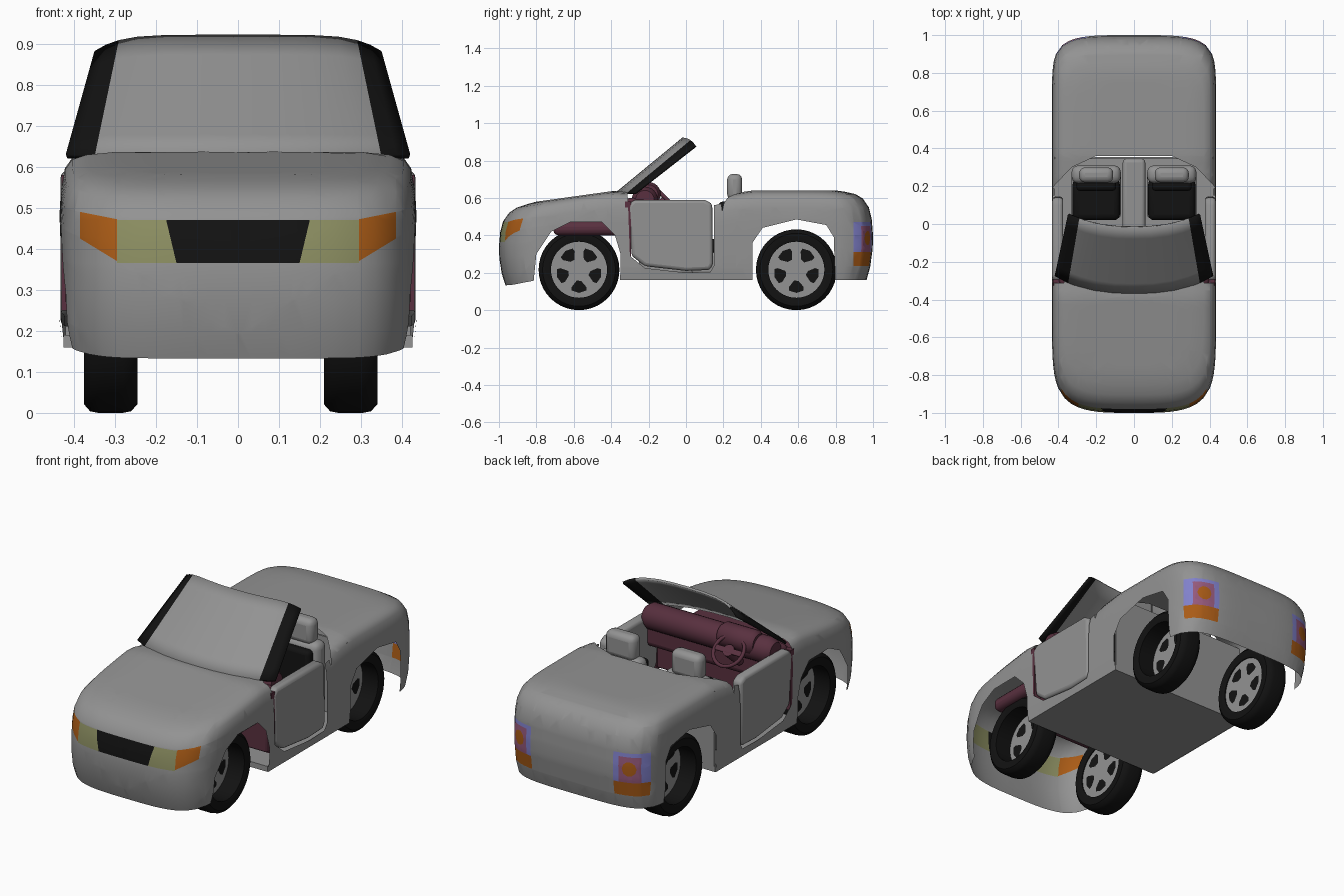
import bpy, bmesh, math
from mathutils import Vector, Matrix

if "Cube" in bpy.data.objects:
    bpy.data.objects.remove(bpy.data.objects["Cube"])

def material(name, r, g, b):
    m = bpy.data.materials.new(name)
    m.diffuse_color = (r, g, b, 1)
    m.use_nodes = True
    m.node_tree.nodes["Principled BSDF"].inputs["Base Color"].default_value = m.diffuse_color
    return m

GRAY = material("body gray", .29, .29, .29)
BLACK = material("black", .006, .006, .006)
CREAM = material("headlight cream", .26, .27, .12)
ORANGE = material("indicator orange", .4, .105, .008)
LAVENDER = material("lamp lavender", .22, .22, .6)
PINK = material("lamp pink", .3, .1, .2)
PURPLE = material("interior purple", .1, .03, .05)

def finish(bm, name, mats, angle=40, bevel=0):
    bmesh.ops.recalc_face_normals(bm, faces=bm.faces[:])
    me = bpy.data.meshes.new(name)
    bm.to_mesh(me)
    bm.free()
    ob = bpy.data.objects.new(name, me)
    bpy.context.collection.objects.link(ob)
    for m in mats:
        me.materials.append(m)
    if bevel:
        mod = ob.modifiers.new("bevel", 'BEVEL')
        mod.width, mod.segments = bevel, 3
    bpy.ops.object.select_all(action='DESELECT')
    ob.select_set(True)
    bpy.context.view_layer.objects.active = ob
    bpy.ops.object.shade_smooth_by_angle(angle=math.radians(angle))
    return ob

def box(name, x, y, z, mat, bevel=0, tilt=0):
    bm = bmesh.new()
    size = [r[1] - r[0] for r in (x, y, z)]
    mid = Vector([(r[1] + r[0]) / 2 for r in (x, y, z)])
    bmesh.ops.create_cube(bm, size=1)
    bmesh.ops.scale(bm, vec=size, verts=bm.verts)
    bm.transform(Matrix.Translation(mid) @ Matrix.Rotation(tilt, 4, 'X'))
    return finish(bm, name, [mat], bevel=bevel)

def extrude_x(name, poly, x0, x1, mat, bevel=0):
    bm = bmesh.new()
    f = bm.faces.new([bm.verts.new((x0, y, z)) for y, z in poly])
    ext = bmesh.ops.extrude_face_region(bm, geom=[f])["geom"]
    bmesh.ops.translate(bm, vec=(x1 - x0, 0, 0), verts=[v for v in ext if isinstance(v, bmesh.types.BMVert)])
    return finish(bm, name, [mat], bevel=bevel)

def lathe_x(name, profile, centre, mat, closed=True, steps=40):
    bm = bmesh.new()
    rings = [[bm.verts.new((centre[0] + x, centre[1] + r * math.cos(a), centre[2] + r * math.sin(a)))
              for x, r in profile] for a in (2 * math.pi * i / steps for i in range(steps))]
    n = len(profile)
    for i in range(steps):
        p, q = rings[i], rings[(i + 1) % steps]
        for j in range(n if closed else n - 1):
            k = (j + 1) % n
            bm.faces.new((p[j], p[k], q[k], q[j]))
    bmesh.ops.remove_doubles(bm, verts=bm.verts[:], dist=1e-5)
    return finish(bm, name, [mat])

def interp(table, t):
    for (a, va), (b, vb) in zip(table, table[1:]):
        if t <= b:
            return va + (vb - va) * max(0, t - a) / (b - a)
    return table[-1][1]

def carve(bm, poly, ax, where, mat=None):
    """Cut a convex outline into the mesh, then delete or recolour the faces inside it."""
    edges = list(zip(poly, poly[1:] + poly[:1]))
    area = sum(a[0] * b[1] - a[1] * b[0] for a, b in edges)
    for a, b in edges:
        co, no = Vector((0, 0, 0)), Vector((0, 0, 0))
        co[ax[0]], co[ax[1]] = a
        no[ax[0]], no[ax[1]] = b[1] - a[1], a[0] - b[0]
        faces = [f for f in bm.faces if where(f.calc_center_median())]
        geom = set(faces)
        for f in faces:
            geom.update(f.edges)
            geom.update(f.verts)
        bmesh.ops.bisect_plane(bm, geom=list(geom), dist=1e-5, plane_co=co, plane_no=no.normalized())
    def inside(c):
        return where(c) and all(((b[0] - a[0]) * (c[ax[1]] - a[1]) - (b[1] - a[1]) * (c[ax[0]] - a[0])) * area > 0
                                for a, b in edges)
    hit = [f for f in bm.faces if inside(f.calc_center_median())]
    if mat is None:
        bmesh.ops.delete(bm, geom=hit, context='FACES')
    else:
        for f in hit:
            f.material_index = mat

# body shell: plan outline lofted through levels up to the hood and rear deck
W = .435
side = lambda y: W * (1 - abs(y) ** (10 if y < 0 else 16)) ** (1 / (3.5 if y < 0 else 4))
right = [(side(y), y) for y in (-.87 + 1.77 * i / 48 for i in range(49))]
def end(x0, nx, ny):
    return [(x, (1 - abs(x / W) ** nx) ** (1 / ny)) for x in (x0 * (1 - 2 * i / 24) for i in range(1, 24))]
outline = right + end(side(.9), 4, 16) + [(-x, y) for x, y in reversed(right)]
outline += [(-x, -y) for x, y in end(side(-.87), 3.5, 10)]
top = [(-1, .552), (-.39, .637), (-.3, .63), (-.2, .61), (.15, .6), (.25, .625), (.36, .64), (1, .64)]
bottom = [(-1, .13), (-.93, .135), (-.8, .16), (1, .16)]
levels = [(.985, .965, 0), (1, .985, .15), (1, .998, .35), (1, 1, .5), (1, .993, .68), (.992, .978, .81),
          (.97, .945, .91), (.93, .905, .96), (.85, .85, .985), (.7, .8, 1), (.45, .75, 1), (.2, .72, 1), (0, .7, 1)]
bm = bmesh.new()
rings = []
for sx, sy, f in levels:
    ring = []
    for x, y in outline:
        y *= sy
        b = interp(bottom, y)
        ring.append(bm.verts.new((x * sx, y, b + (interp(top, y) - b) * f)))
    rings.append(ring)
n = len(outline)
for p, q in zip(rings, rings[1:]):
    for i in range(n):
        bm.faces.new((p[i], p[(i + 1) % n], q[(i + 1) % n], q[i]))
bmesh.ops.remove_doubles(bm, verts=bm.verts[:], dist=.0005)
bmesh.ops.dissolve_degenerate(bm, edges=bm.edges[:], dist=1e-5)

# wheel arches, door openings and cockpit
door = [(-.31, .56), (-.28, .59), (.1, .59), (.14, .57), (.145, .25), (.13, .215), (0, .21), (-.22, .235), (-.29, .29)]
carve(bm, [(-.82, .1), (-.8, .3), (-.72, .42), (-.62, .47), (-.45, .47), (-.38, .4), (-.35, .3), (-.35, .1)],
      (1, 2), lambda c: -.9 < c.y < -.25 and c.z < .55)
carve(bm, [(.355, .1), (.355, .36), (.41, .44), (.59, .485), (.75, .455), (.79, .39), (.8, .1)],
      (1, 2), lambda c: .25 < c.y < .9 and c.z < .55)
carve(bm, [(-.315, .7), (.15, .7), (.15, .24), (.13, .205), (0, .2), (-.22, .225), (-.3, .29)],
      (1, 2), lambda c: abs(c.x) > .36 and -.45 < c.y < .3)
carve(bm, [(-.5, -.26), (-.2, -.35), (.2, -.35), (.5, -.26), (.5, .12), (.33, .3), (.2, .36),
           (-.2, .36), (-.33, .3), (-.5, .12)], (0, 1), lambda c: c.z > .55 and -.5 < c.y < .5)

# grille, headlights and tail lights painted into the shell
front = lambda c: c.y < -.7
carve(bm, [(-.15, .365), (.15, .365), (.175, .47), (-.175, .47)], (0, 2), front, 1)
geom = bm.verts[:] + bm.edges[:] + bm.faces[:]
bmesh.ops.bisect_plane(bm, geom=geom, dist=1e-5, plane_co=(0, .895, 0), plane_no=(0, 1, 0))
for s in (1, -1):
    fs = lambda c: c.y < -.7 and c.x * s > 0
    rs = lambda c: c.y > .895 and c.x * s > 0
    carve(bm, [(s * .15, .365), (s * .295, .365), (s * .295, .47), (s * .175, .47)], (0, 2), fs, 2)
    carve(bm, [(s * .295, .37), (s * .385, .425), (s * .385, .49), (s * .295, .472)], (0, 2), fs, 3)
    carve(bm, [(s * .25, .31), (s * .5, .31), (s * .5, .47), (s * .25, .47)], (0, 2), rs, 4)
    carve(bm, [(s * .25, .235), (s * .5, .235), (s * .5, .31), (s * .25, .31)], (0, 2), rs, 3)
    carve(bm, [(s * .28, .31), (s * .385, .31), (s * .385, .45), (s * .28, .45)], (0, 2), rs, 5)
    disc = [(s * .333 + .035 * math.cos(a), .385 + .04 * math.sin(a)) for a in (math.pi * i / 5 for i in range(10))]
    carve(bm, disc, (0, 2), rs, 3)
finish(bm, "body_shell", [GRAY, BLACK, CREAM, ORANGE, LAVENDER, PINK])

# windshield with black side pillars
bm = bmesh.new()
us = [-1, -.92, -.83, -.7, -.5, -.25, 0, .25, .5, .7, .83, .92, 1]
grid = []
for j in range(7):
    v = j / 6
    grid.append([bm.verts.new((u * (.42 - .07 * v), -.375 + .355 * v + (.1 - .03 * v) * abs(u) ** 2.5,
                               .63 + .292 * v - .04 * v * u ** 6)) for u in us])
for p, q in zip(grid, grid[1:]):
    for i in range(len(us) - 1):
        f = bm.faces.new((p[i], p[i + 1], q[i + 1], q[i]))
        f.material_index = int(abs(us[i] + us[i + 1]) / 2 > .83)
shield = finish(bm, "windshield", [GRAY, BLACK])
shield.modifiers.new("thickness", 'SOLIDIFY').thickness = .012

# floor, bulkhead and centre tunnel
box("floor", (-.425, .425), (-.352, .355), (.16, .19), GRAY)
box("rear_bulkhead", (-.42, .42), (.345, .355), (.17, .6), GRAY)
box("centre_tunnel", (-.06, .06), (-.25, .345), (.19, .34), GRAY, .02)

# purple dashboard, firewall and inner fender tray
box("firewall", (-.42, .42), (-.35, -.31), (.26, .57), PURPLE, .01)
box("inner_tray", (-.37, .37), (-.71, -.33), (.4, .475), PURPLE, .03)
box("dashboard", (-.4, .4), (-.33, -.2), (.42, .6), PURPLE, .03)
lathe_x("dashboard_roll", [(-.39, 0), (-.39, .05), (-.36, .07), (.36, .07), (.39, .05), (.39, 0)],
        (0, -.22, .59), PURPLE, False, 24)
lathe_x("instrument_hood", [(-.11, 0), (-.11, .05), (-.09, .065), (.09, .065), (.11, .05), (.11, 0)],
        (-.19, -.2, .62), PURPLE, False, 24)

# steering wheel with hub and column
bpy.ops.mesh.primitive_torus_add(major_radius=.085, minor_radius=.01, major_segments=28, minor_segments=8,
                                 location=(-.19, -.1, .59), rotation=(math.radians(-45), 0, 0))
bpy.context.object.name = "steering_wheel"
bpy.context.object.data.materials.append(PURPLE)
bpy.ops.object.shade_smooth()
box("steering_spoke", (-.27, -.11), (-.115, -.085), (.583, .597), PURPLE, .005, math.radians(-45))
bm = bmesh.new()
bmesh.ops.create_cone(bm, cap_ends=True, segments=16, radius1=.022, radius2=.032, depth=.14)
bm.transform(Matrix.Translation((-.19, -.145, .545)) @ Matrix.Rotation(math.radians(-45), 4, 'X'))
finish(bm, "steering_column", [PURPLE])

for s, sn in ((1, "left"), (-1, "right")):
    # door and purple door post
    extrude_x("door_" + sn, door, s * .375, s * .433, GRAY, .018)
    box("door_post_" + sn, sorted((s * .39, s * .43)), (-.325, -.295), (.25, .58), PURPLE)
    # seat: gray shell and headrest with black cushions
    x = s * .2
    box("seat_base_" + sn, (x - .13, x + .13), (.03, .28), (.19, .31), GRAY, .02)
    box("seat_cushion_" + sn, (x - .125, x + .125), (.02, .24), (.3, .38), BLACK, .03)
    box("seat_back_" + sn, (x - .13, x + .13), (.215, .31), (.26, .61), GRAY, .035)
    box("seat_pad_" + sn, (x - .105, x + .105), (.175, .23), (.36, .58), BLACK, .02)
    box("headrest_" + sn, (x - .09, x + .09), (.22, .3), (.59, .728), GRAY, .03)
    # wheels: open tyre barrel with the spoked disc on the inner side
    for y, yn in ((-.572, "front"), (.59, "rear")):
        c = (s * .2925 - .018, y, .216)
        lathe_x(f"tyre_{yn}_{sn}", [(-.06, .15), (-.065, .165), (-.065, .195), (-.05, .212), (-.03, .216), (.03, .216),
                                    (.05, .212), (.065, .195), (.065, .165), (.06, .15)], c, BLACK)
        d = (c[0] - s * .045, y, .216)
        lathe_x(f"rim_{yn}_{sn}", [(-.01, 0), (-.01, .151), (.01, .151), (.01, 0)], d, GRAY, False)
        bm = bmesh.new()
        for k in range(5):
            a = math.radians(90 + 36 + 72 * k)
            for face in (-.012, .012):
                bm.faces.new([bm.verts.new((d[0] + face, y + r * math.cos(a + t), .216 + r * math.sin(a + t)))
                              for r, t in ((.058, -.2), (.062, .2), (.1, .4), (.118, .34), (.124, 0),
                                           (.118, -.34), (.1, -.4))])
        finish(bm, f"rim_holes_{yn}_{sn}", [BLACK])
